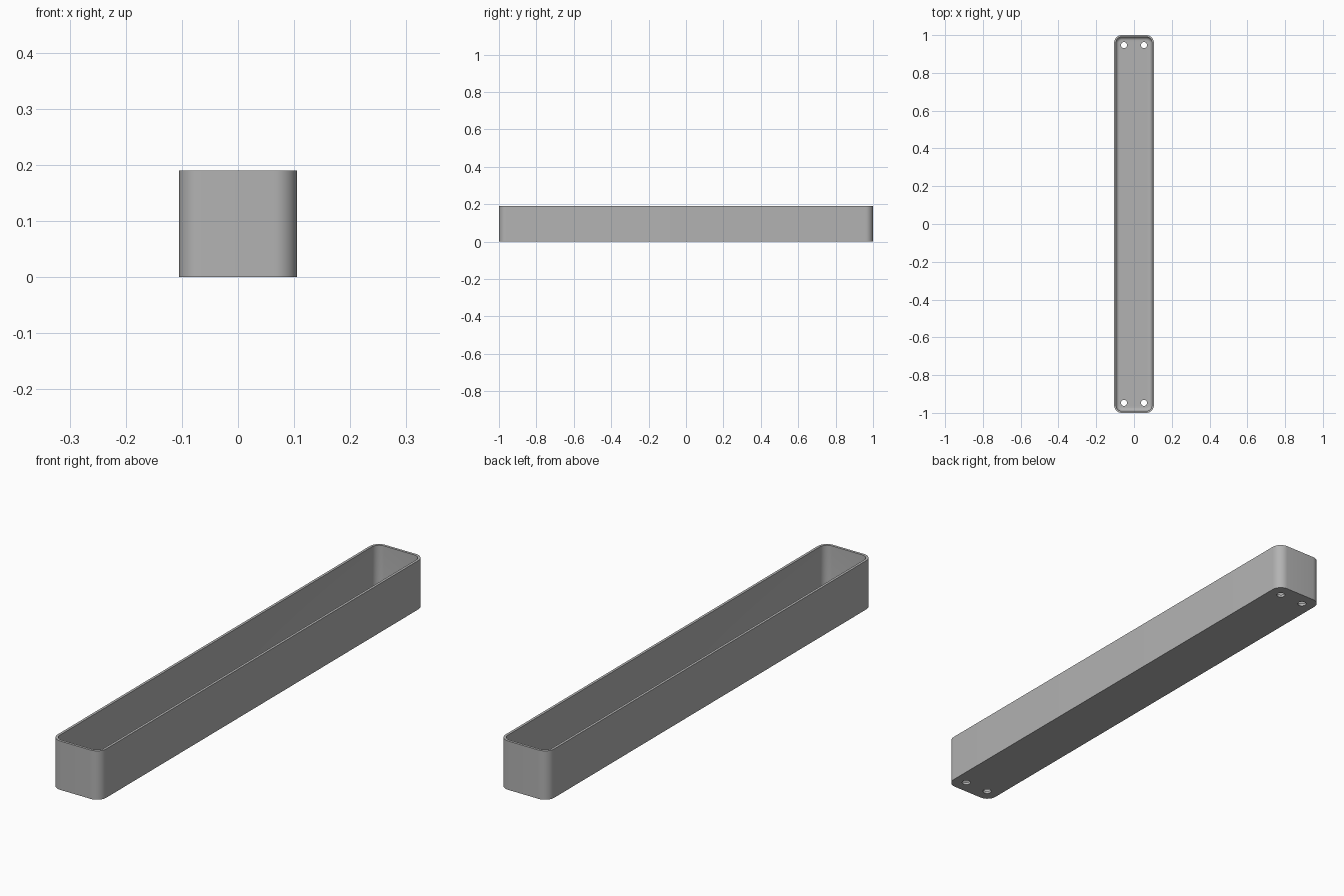
import bpy, bmesh, math

if "Cube" in bpy.data.objects:
    bpy.data.objects.remove(bpy.data.objects["Cube"])

HALF_X, HALF_Y, HEIGHT = 0.105, 1.0, 0.19
CORNER, WALL, FLOOR, FILLET = 0.04, 0.01, 0.01, 0.018
HOLE_X, HOLE_Y, HOLE_R = 0.053, 0.947, 0.016

grey = bpy.data.materials.new("grey plastic")
grey.diffuse_color = (0.45, 0.45, 0.45, 1)
grey.use_nodes = True
grey.node_tree.nodes["Principled BSDF"].inputs["Base Color"].default_value = grey.diffuse_color


def ring(bm, inset, z, segments=10):
    """Rounded rectangle of vertices, inset from the outer outline."""
    r = CORNER - inset
    cx, cy = HALF_X - CORNER, HALF_Y - CORNER
    verts = []
    for q, (sx, sy) in enumerate(((1, 1), (-1, 1), (-1, -1), (1, -1))):
        for i in range(segments + 1):
            a = (q + i / segments) * math.pi / 2
            verts.append(bm.verts.new((sx * cx + r * math.cos(a),
                                       sy * cy + r * math.sin(a), z)))
    return verts


# Tray: outer wall, rim, inner wall and a rounded edge down to the floor
profile = [(0, 0), (0, HEIGHT), (WALL, HEIGHT)]
for i in range(9):
    a = i / 8 * math.pi / 2
    profile.append((WALL + FILLET * (1 - math.cos(a)),
                    FLOOR + FILLET * (1 - math.sin(a))))
bm = bmesh.new()
rings = [ring(bm, inset, z) for inset, z in profile]
for low, high in zip(rings, rings[1:]):
    for i in range(len(low)):
        j = (i + 1) % len(low)
        bm.faces.new((low[i], low[j], high[j], high[i]))
bm.faces.new(rings[0][::-1])
bm.faces.new(rings[-1])
bmesh.ops.recalc_face_normals(bm, faces=bm.faces)
mesh = bpy.data.meshes.new("tray")
bm.to_mesh(mesh)
bm.free()
mesh.materials.append(grey)
tray = bpy.data.objects.new("tray", mesh)
bpy.context.collection.objects.link(tray)

# Four screw or drain holes through the floor
for sx in (-1, 1):
    for sy in (-1, 1):
        bpy.ops.mesh.primitive_cylinder_add(vertices=32, radius=HOLE_R, depth=0.1,
                                            location=(sx * HOLE_X, sy * HOLE_Y, 0))
        cutter = bpy.context.object
        cutter.name = "hole_cutter"
        cutter.data.materials.append(grey)
        cutter.hide_render = True
        cutter.hide_set(True)
        cut = tray.modifiers.new("hole", 'BOOLEAN')
        cut.operation = 'DIFFERENCE'
        cut.solver = 'EXACT'
        cut.object = cutter

# Apply the cuts, drop the cutters and shade the curves smooth
bpy.ops.object.select_all(action='DESELECT')
tray.select_set(True)
bpy.context.view_layer.objects.active = tray
for cut in list(tray.modifiers):
    cutter = cut.object
    bpy.ops.object.modifier_apply(modifier=cut.name)
    bpy.data.objects.remove(cutter)
bpy.ops.object.shade_smooth_by_angle(angle=math.radians(30))
